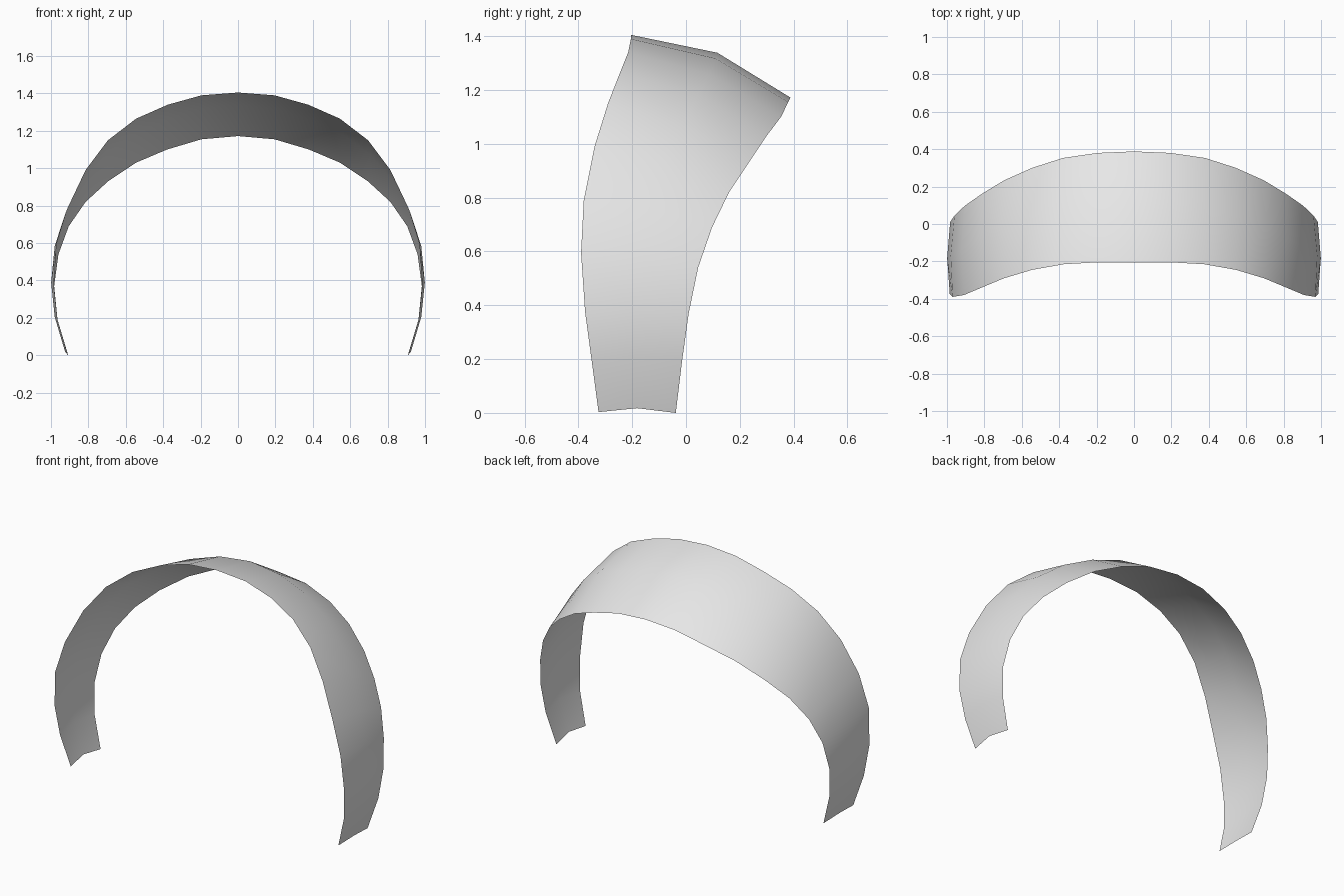
import bpy
import bmesh

cube = bpy.data.objects.get("Cube")
if cube:
    bpy.data.objects.remove(cube, do_unlink=True)

# Plain grey material
grey = bpy.data.materials.new("light grey")
grey.use_nodes = True
colour = (0.8, 0.8, 0.8, 1.0)
grey.diffuse_color = colour
grey.node_tree.nodes["Principled BSDF"].inputs["Base Color"].default_value = colour

# Front and back rims of one half, from the crown down to the tip
front_rim = [
    (0, -.205, 1.405), (.195, -.205, 1.39), (.375, -.215, 1.34), (.545, -.245, 1.265),
    (.695, -.29, 1.15), (.815, -.34, .99), (.91, -.38, .79), (.97, -.39, .595),
    (.985, -.375, .375), (.965, -.35, .19), (.91, -.325, .003),
]
back_rim = [
    (0, .388, 1.172), (.195, .38, 1.155), (.38, .353, 1.1), (.545, .3, 1.03),
    (.695, .233, .93), (.815, .16, .82), (.905, .097, .69), (.96, .045, .54),
    (.983, .01, .37), (.965, -.015, .19), (.908, -.038, 0),
]


def ridge_point(i, a, b):
    """Middle of the band, bowed outwards between the two rims."""
    bow = (min(.015, .004 * i), max(0, .025 - .003 * i), max(.016, .05 - .005 * i))
    return tuple((p + q) / 2 + d for p, q, d in zip(a, b, bow))


# Half of the band as a thin sheet
bm = bmesh.new()
rows = []
for i, (a, b) in enumerate(zip(front_rim, back_rim)):
    rows.append([bm.verts.new(p) for p in (a, ridge_point(i, a, b), b)])
for upper, lower in zip(rows, rows[1:]):
    for j in range(2):
        bm.faces.new((upper[j], lower[j], lower[j + 1], upper[j + 1]))
for face in bm.faces:
    face.smooth = True

mesh = bpy.data.meshes.new("curved_band")
bm.to_mesh(mesh)
bm.free()
mesh.materials.append(grey)
band = bpy.data.objects.new("curved_band", mesh)
bpy.context.collection.objects.link(band)

# Mirror to the other side
mirror = band.modifiers.new("mirror", "MIRROR")
mirror.use_axis[0] = True
mirror.use_clip = True
mirror.merge_threshold = 0.001
